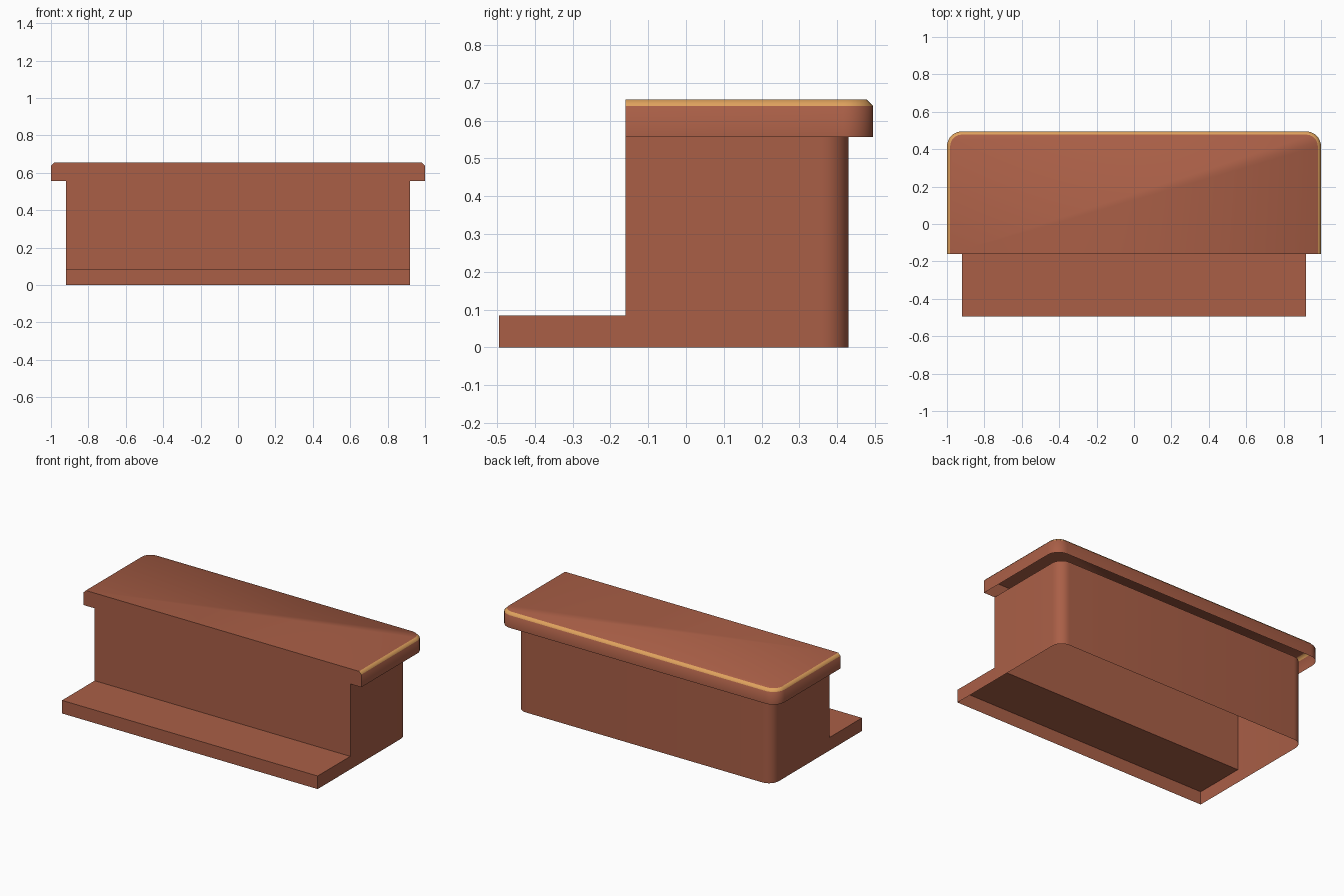
import bpy, bmesh, math

if "Cube" in bpy.data.objects:
    bpy.data.objects.remove(bpy.data.objects["Cube"])

def material(name, rgb):
    m = bpy.data.materials.new(name)
    m.diffuse_color = (*rgb, 1)
    m.use_nodes = True
    m.node_tree.nodes["Principled BSDF"].inputs["Base Color"].default_value = m.diffuse_color
    return m

BROWN = material("terracotta brown", (0.40, 0.114, 0.062))
GOLD = material("golden edge", (0.74, 0.36, 0.11))

W, LIP = 0.92, 1.0                       # half widths of cabinet and top
FRONT, STEP, BACK, LIP_BACK = -0.16, -0.495, 0.43, 0.495
TREAD, RIM, CHAMFER, TOP = 0.085, 0.556, 0.638, 0.655
CUT = 0.017                              # chamfer width

def u_path(hx, back, r, n=8):
    """Open outline: right front, round the two back corners, left front."""
    right = [(hx, FRONT)]
    for i in range(n + 1):
        a = math.radians(90 * i / n)
        right.append((hx - r + r * math.cos(a), back - r + r * math.sin(a)))
    return right + [(-x, y) for x, y in reversed(right)]

def ring(bm, path, z):
    return [bm.verts.new((x, y, z)) for x, y in path]

def strip(bm, low, high, mat=0):
    for i in range(len(low) - 1):
        f = bm.faces.new((low[i], low[i + 1], high[i + 1], high[i]))
        f.material_index = mat

def poly(bm, pts):
    bm.faces.new([bm.verts.new(p) for p in pts])

def finish(bm, name, mats):
    bmesh.ops.remove_doubles(bm, verts=bm.verts, dist=1e-5)
    me = bpy.data.meshes.new(name)
    bm.to_mesh(me)
    bm.free()
    for m in mats:
        me.materials.append(m)
    ob = bpy.data.objects.new(name, me)
    bpy.context.collection.objects.link(ob)
    bpy.ops.object.select_all(action='DESELECT')
    ob.select_set(True)
    bpy.context.view_layer.objects.active = ob
    bpy.ops.object.shade_smooth_by_angle(angle=math.radians(50))

# Cabinet shell: thin side and back walls, open below
bm = bmesh.new()
path = u_path(W, BACK, 0.07)
strip(bm, ring(bm, path, 0), ring(bm, path, RIM))
finish(bm, "cabinet_walls", [BROWN])

# Flat T-shaped front, including the ends of the top's lip
bm = bmesh.new()
half = [(W, TREAD), (W, RIM), (LIP, RIM), (LIP, CHAMFER), (LIP - CUT, TOP)]
poly(bm, [(x, FRONT, z) for x, z in half] +
     [(-x, FRONT, z) for x, z in reversed(half)])
finish(bm, "cabinet_front", [BROWN])

# Low front step: riser, tread and ends, open below
bm = bmesh.new()
poly(bm, [(-W, STEP, 0), (W, STEP, 0), (W, STEP, TREAD), (-W, STEP, TREAD)])
poly(bm, [(-W, STEP, TREAD), (W, STEP, TREAD), (W, FRONT, TREAD), (-W, FRONT, TREAD)])
poly(bm, [(W, STEP, 0), (W, FRONT, 0), (W, FRONT, TREAD), (W, STEP, TREAD)])
poly(bm, [(-W, FRONT, 0), (-W, STEP, 0), (-W, STEP, TREAD), (-W, FRONT, TREAD)])
finish(bm, "front_step", [BROWN])

# Overhanging top: hollow lip, golden chamfer, flat surface
bm = bmesh.new()
outer = u_path(LIP, LIP_BACK, 0.08)
inner = u_path(LIP - CUT, LIP_BACK - CUT, 0.08 - CUT)
low, mid, high = ring(bm, outer, RIM), ring(bm, outer, CHAMFER), ring(bm, inner, TOP)
strip(bm, low, mid)
strip(bm, mid, high, 1)
bm.faces.new(high)
finish(bm, "counter_top", [BROWN, GOLD])
